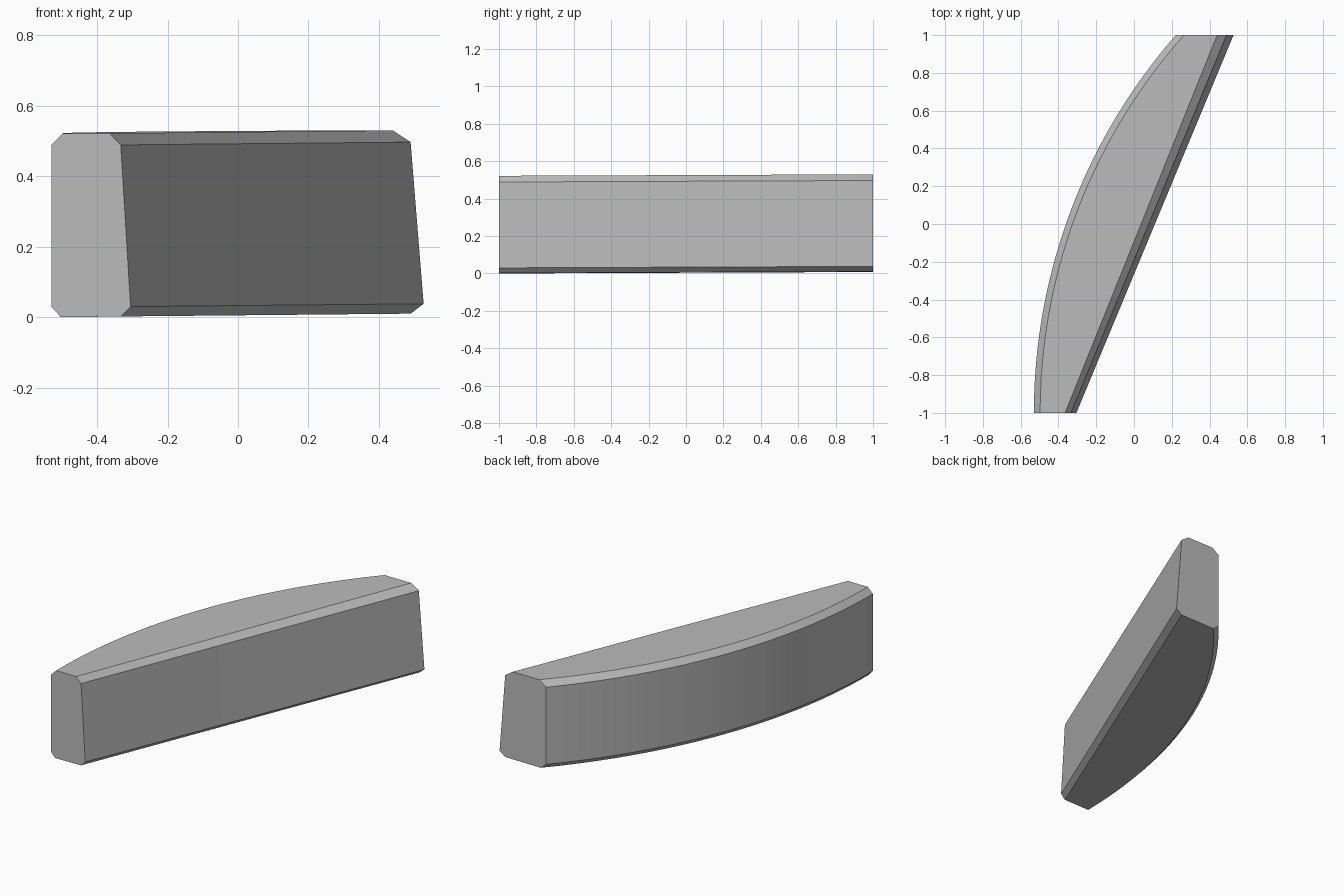
import bpy, bmesh
from math import sqrt, radians

if "Cube" in bpy.data.objects:
    bpy.data.objects.remove(bpy.data.objects["Cube"], do_unlink=True)

SEGMENTS = 24
RADIUS = 3.04


def arc_x(t, inset):
    """Concentric arc of the bowed side, t measured from the front end."""
    r = RADIUS - inset
    return -0.53 + RADIUS - sqrt(r * r - t * t)


def section(f):
    """Chamfered cross-section at fraction f of the length."""
    t, lift = 2 * f, 0.008 * f
    lerp = lambda a, b: a + (b - a) * f
    points = [
        (arc_x(t, 0), 0.03), (arc_x(t, 0.027), 0),
        (lerp(-0.333, 0.49), 0.002), (lerp(-0.305, 0.527), 0.03),
        (lerp(-0.333, 0.49), 0.489), (lerp(-0.365, 0.44), 0.522),
        (arc_x(t, 0.033), 0.522), (arc_x(t, 0), 0.489),
    ]
    return [(x, t - 1, z + lift) for x, z in points]


# Bowed block lofted through the cross-sections
bm = bmesh.new()
rings = [[bm.verts.new(p) for p in section(i / SEGMENTS)] for i in range(SEGMENTS + 1)]
for a, b in zip(rings, rings[1:]):
    for i in range(len(a)):
        j = (i + 1) % len(a)
        bm.faces.new((a[i], a[j], b[j], b[i]))
bm.faces.new(rings[0])
bm.faces.new(rings[-1])
bmesh.ops.recalc_face_normals(bm, faces=bm.faces)
mesh = bpy.data.meshes.new("curved_block")
bm.to_mesh(mesh)
bm.free()
block = bpy.data.objects.new("curved_block", mesh)
bpy.context.collection.objects.link(block)

# Plain grey surface
grey = bpy.data.materials.new("light_grey")
grey.use_nodes = True
colour = (0.5, 0.5, 0.5, 1)
grey.diffuse_color = colour
grey.node_tree.nodes["Principled BSDF"].inputs["Base Color"].default_value = colour
mesh.materials.append(grey)

# Smooth along the bow, sharp at the chamfers
bpy.ops.object.select_all(action="DESELECT")
block.select_set(True)
bpy.context.view_layer.objects.active = block
bpy.ops.object.shade_smooth_by_angle(angle=radians(20))
